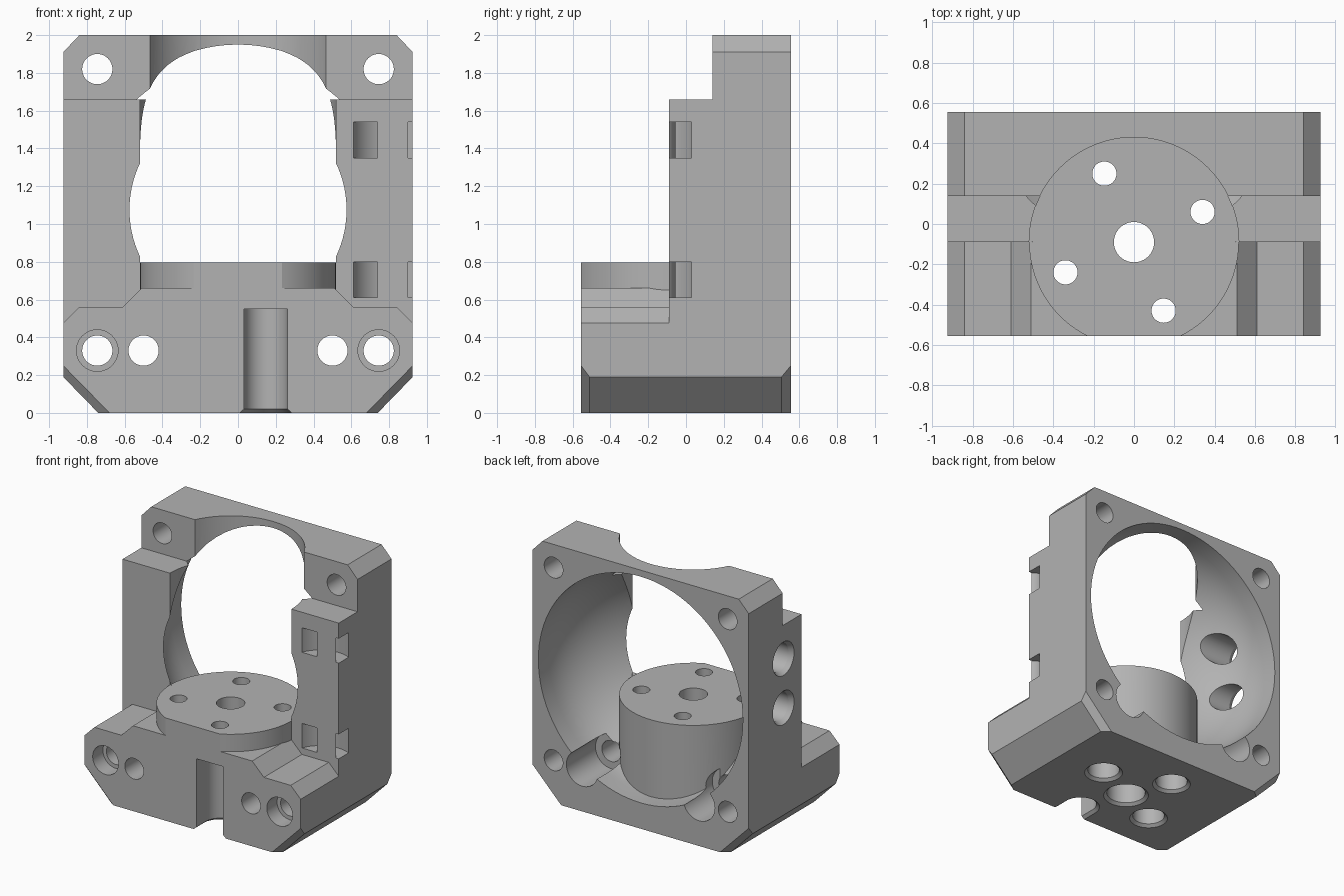
import bpy, bmesh
from math import sin, cos, pi, radians, sqrt

cube = bpy.data.objects.get("Cube")
if cube:
    bpy.data.objects.remove(cube)

mat = bpy.data.materials.new("plain grey")
mat.use_nodes = True
GREY = (0.45, 0.45, 0.45, 1)
mat.diffuse_color = GREY
mat.node_tree.nodes["Principled BSDF"].inputs["Base Color"].default_value = GREY


def loft(name, rings, closed=False):
    """Solid skinned through matching point rings, capped unless closed."""
    bm = bmesh.new()
    loops = [[bm.verts.new(p) for p in ring] for ring in rings]
    n = len(loops[0])
    pairs = list(zip(loops, loops[1:]))
    if closed:
        pairs.append((loops[-1], loops[0]))
    else:
        bm.faces.new(loops[0])
        bm.faces.new(loops[-1])
    for a, b in pairs:
        for i in range(n):
            j = (i + 1) % n
            bm.faces.new((a[i], a[j], b[j], b[i]))
    bmesh.ops.recalc_face_normals(bm, faces=bm.faces)
    mesh = bpy.data.meshes.new(name)
    bm.to_mesh(mesh)
    bm.free()
    mesh.materials.append(mat)
    obj = bpy.data.objects.new(name, mesh)
    bpy.context.collection.objects.link(obj)
    return obj


def lathe(name, profile, u, v, axis="Z", seg=48, closed=False):
    """Turned solid: profile of (radius, height along axis), centred at u, v."""
    rings = []
    for r, h in profile:
        ring = []
        for i in range(seg):
            a, b = u + r * cos(2 * pi * i / seg), v + r * sin(2 * pi * i / seg)
            ring.append({"X": (h, a, b), "Y": (a, h, b), "Z": (a, b, h)}[axis])
        rings.append(ring)
    return loft(name, rings, closed)


def prism(name, outline, y0, y1):
    return loft(name, [[(x, y, z) for x, z in outline] for y in (y0, y1)])


def cut(target, *cutters, keep=False):
    for c in cutters:
        mod = target.modifiers.new("cut", "BOOLEAN")
        mod.operation = "DIFFERENCE"
        mod.solver = "EXACT"
        mod.object = c
        bpy.context.view_layer.objects.active = target
        bpy.ops.object.modifier_apply(modifier=mod.name)
        if not keep:
            bpy.data.objects.remove(c)


# outer block, bottom chamfers widen towards front and back faces
W, D, H, CY = 0.925, 0.555, 2.0, -0.09


def section(y, c):
    half = [(W - c + 0.005, 0), (W, c), (W, H - 0.09), (W - 0.085, H)]
    return [(x, y, z) for x, z in half] + [(-x, y, z) for x, z in reversed(half)]


body = loft("fan_mount_body", [section(-D, 0.25), section(-D + 0.045, 0.19),
                               section(D - 0.05, 0.19), section(D, 0.25)])

# round pedestal kept free of the clearance cuts
pedestal = lathe("pedestal", [(0.52, -0.5), (0.52, 0.795)], 0, CY, seg=96)

# space above the stepped front foot
half = [(0.51, 0.66), (0.61, 0.56), (0.84, 0.56), (W, 0.475), (1.1, 0.3), (1.1, 2.2)]
front_space = prism("front_space", half + [(-x, z) for x, z in reversed(half)], -0.7, CY)

# domed air duct, widest at the back
dome = [(0.875 * sqrt(1 - (1 - t) ** 2), 0.43 - 0.69 * (1 - t))
        for t in [0.001] + [1 - cos(pi / 2 * i / 20) for i in range(1, 21)]]
duct = lathe("duct", dome + [(0.875, 0.7)], 0, 1.075, "Y", seg=96)

for c in (front_space, duct):
    cut(c, pedestal, keep=True)
    cut(body, c)
bpy.data.objects.remove(pedestal)

# upper step and vertical bore
cut(body,
    prism("upper_step", [(-1.2, 1.66), (1.2, 1.66), (1.2, 2.2), (-1.2, 2.2)], -0.7, 0.14),
    lathe("bore", [(0.52, 0.796), (0.52, 2.2)], 0, CY, seg=96))

# fan screw holes and screw holes with rear head clearance
for s in (-1, 1):
    cut(body,
        lathe("upper_hole", [(0.08, 0), (0.08, 0.7)], s * 0.745, 1.82, "Y"),
        lathe("lower_hole", [(0.11, -0.7), (0.11, -0.43), (0.08, -0.43), (0.08, 0.7)],
              s * 0.745, 0.33, "Y"),
        lathe("foot_hole", [(0.08, -0.7), (0.08, 0.2), (0.135, 0.2), (0.135, 0.7)],
              s * 0.5, 0.33, "Y"))


# pedestal holes with chamfered counterbores from below
def bottom_hole(x, y, r, R):
    cut(body, lathe("bottom_hole", [(R + 0.035, -0.01), (R, 0.02), (R, 0.55),
                                    (r, 0.55), (r, 0.9)], x, y))


bottom_hole(0, CY, 0.1, 0.14)
for x, y in ((0.147, -0.34), (0.34, 0.15), (-0.147, 0.34), (-0.34, -0.15)):
    bottom_hole(x, CY + y, 0.06, 0.115)

# front slot running into the front counterbore
slot = [(0.147 + s * x, z) for s, pts in
        ((-1, [(0.15, -0.01), (0.115, 0.02), (0.115, 0.55)]),
         (1, [(0.115, 0.55), (0.115, 0.02), (0.15, -0.01)])) for x, z in pts]
cut(body, prism("front_slot", slot, -0.7, CY - 0.34))

# curved tie channels through the front corner
for z in (0.61, 1.35):
    top = z + 0.19
    cut(body, lathe("tie_channel", [(0.224, z), (0.224, top), (0.112, top), (0.112, z)],
                    0.82, -0.168, closed=True))

# side holes into the duct
for z in (1.02, 1.4):
    cut(body, lathe("side_hole", [(0.138, -0.94), (0.11, -0.89), (0.11, -0.5)],
                    0.13, z, "X"))

# smooth round walls, crisp edges
bpy.ops.object.select_all(action="DESELECT")
body.select_set(True)
bpy.context.view_layer.objects.active = body
bpy.ops.object.shade_smooth_by_angle(angle=radians(28))
